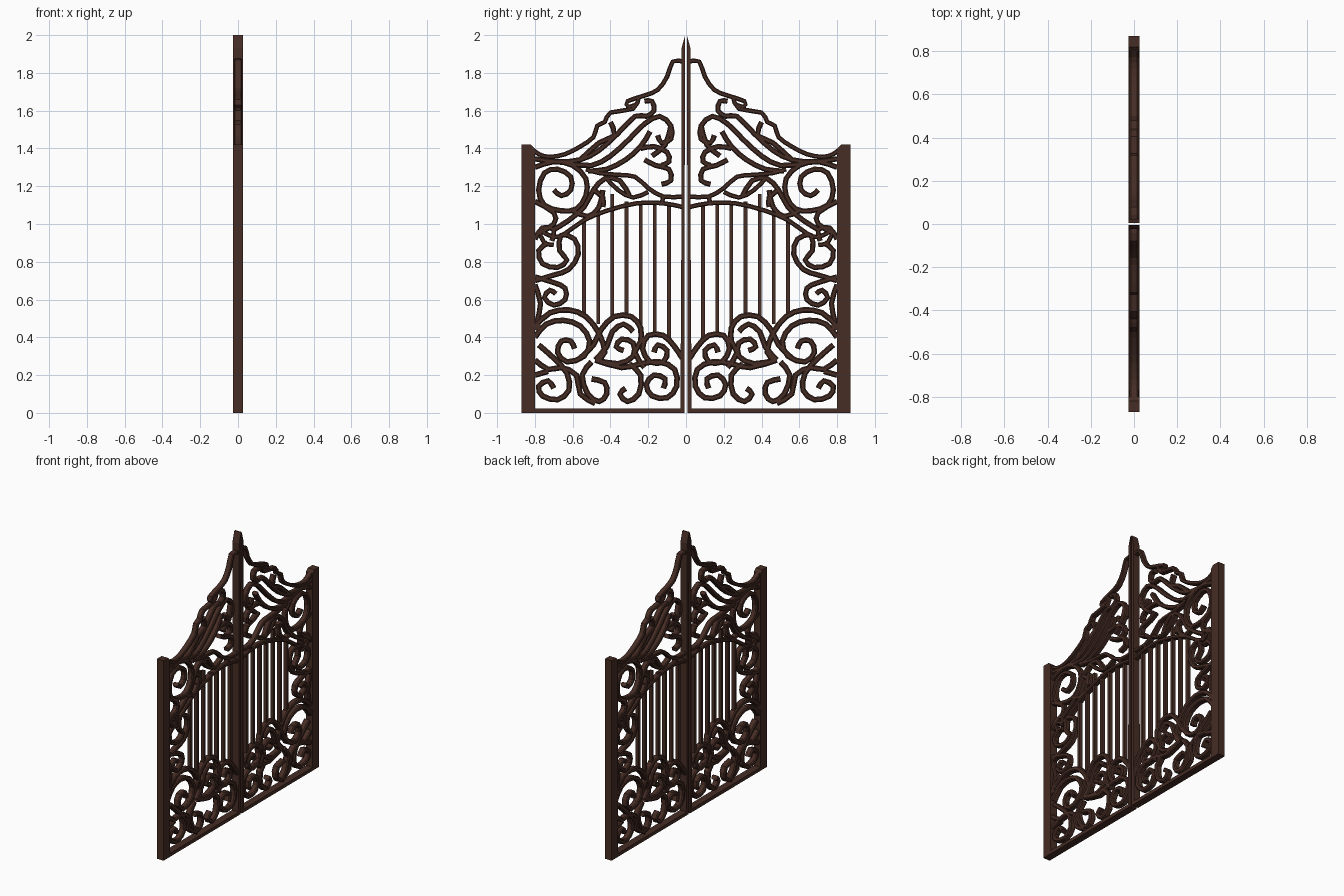
import bpy, bmesh, math

# single flat colour: dark brown iron
iron = bpy.data.materials.new("dark_brown_iron")
iron.diffuse_color = (0.062, 0.026, 0.018, 1)


def finish(name, bm):
    """Make an object from the +y leaf and mirror it to the -y leaf."""
    bmesh.ops.recalc_face_normals(bm, faces=bm.faces)
    me = bpy.data.meshes.new(name)
    bm.to_mesh(me)
    bm.free()
    me.materials.append(iron)
    ob = bpy.data.objects.new(name, me)
    bpy.context.collection.objects.link(ob)
    m = ob.modifiers.new("mirror", 'MIRROR')
    m.use_axis = (False, True, False)
    m.use_mirror_merge = False
    return ob


def plate(bm, pts, d):
    """Extrude a (y, z) outline to depth +-d in x."""
    a = [bm.verts.new((-d, y, z)) for y, z in pts]
    b = [bm.verts.new((d, y, z)) for y, z in pts]
    bm.faces.new(a)
    bm.faces.new(b[::-1])
    n = len(pts)
    for i in range(n):
        j = (i + 1) % n
        bm.faces.new((a[i], b[i], b[j], a[j]))


def smooth(p, k):
    """Catmull-Rom subdivision of a (y, z) path."""
    q = [p[0]] + list(p) + [p[-1]]
    out = []
    for i in range(1, len(q) - 2):
        a, b, c, d = q[i - 1:i + 3]
        for s in range(k):
            t = s / k
            out.append(tuple(0.5 * (2 * b[m] + (c[m] - a[m]) * t
                       + (2 * a[m] - 5 * b[m] + 4 * c[m] - d[m]) * t * t
                       + (3 * b[m] - a[m] - 3 * c[m] + d[m]) * t ** 3) for m in (0, 1)))
    return out + [tuple(p[-1])]


def stroke(bm, path, w, d, k=2):
    """Sweep a chamfered bar of width w and half depth d along a path."""
    p = smooth(path, k)
    h, c = w / 2, w * 0.22
    sec = [(-h, -d + c), (-h + c, -d), (h - c, -d), (h, -d + c),
           (h, d - c), (h - c, d), (-h + c, d), (-h, d - c)]
    rings = []
    for i, (y, z) in enumerate(p):
        y0, z0 = p[max(i - 1, 0)]
        y1, z1 = p[min(i + 1, len(p) - 1)]
        l = math.hypot(y1 - y0, z1 - z0) or 1
        ny, nz = -(z1 - z0) / l, (y1 - y0) / l
        rings.append([bm.verts.new((x, y + ny * o, z + nz * o)) for o, x in sec])
    for r, s in zip(rings, rings[1:]):
        for i in range(8):
            j = (i + 1) % 8
            bm.faces.new((r[i], r[j], s[j], s[i]))
    bm.faces.new(rings[0])
    bm.faces.new(rings[-1][::-1])


def group(name, paths, w, d, k=2):
    bm = bmesh.new()
    for p in paths:
        stroke(bm, p, w, d, k)
    return finish(name, bm)


# outer hinge posts, centre meeting posts with pointed tops, bottom rail
bm = bmesh.new()
plate(bm, [(0.80, 0), (0.872, 0), (0.872, 1.42), (0.82, 1.42), (0.80, 1.40)], 0.026)
finish("outer_post", bm)
bm = bmesh.new()
plate(bm, [(0.008, 0), (0.03, 0), (0.024, 1.0), (0.024, 1.93), (0.006, 1.995), (0.004, 2.0), (0.006, 1.9)], 0.026)
finish("centre_post", bm)
bm = bmesh.new()
plate(bm, [(0.03, 0), (0.80, 0), (0.80, 0.024), (0.03, 0.024)], 0.026)
plate(bm, [(0.77, 0.44), (0.81, 0.44), (0.81, 0.47), (0.77, 0.47)], 0.024)
finish("bottom_rail", bm)

# vertical bars: (y, bottom, top)
bm = bmesh.new()
for y, z0, z1 in [(0.09, 0.39, 1.10), (0.165, 0.42, 1.11), (0.24, 0.45, 1.10), (0.315, 0.50, 1.12),
                  (0.39, 0.49, 1.16), (0.465, 0.47, 1.10), (0.54, 0.52, 1.02)]:
    plate(bm, [(y - 0.01, z0), (y + 0.01, z0), (y + 0.01, z1), (y - 0.01, z1)], 0.012)
finish("vertical_bars", bm)

# arched rails over the bars
group("arch_rails", [
    [(0.02, 1.09), (0.12, 1.11), (0.26, 1.11), (0.42, 1.07), (0.54, 1.02), (0.64, 0.95), (0.70, 0.93),
     (0.77, 0.96), (0.75, 0.90), (0.70, 0.89)],
    [(0.02, 1.145), (0.12, 1.145), (0.20, 1.19), (0.27, 1.25), (0.36, 1.26), (0.46, 1.27), (0.53, 1.29)],
    [(0.12, 1.145), (0.13, 1.10)],
    [(0.20, 1.17), (0.28, 1.14), (0.36, 1.18), (0.42, 1.24)],
], 0.024, 0.02)

# stepped crest along the top
group("top_crest", [
    [(0.015, 1.86), (0.07, 1.86), (0.10, 1.78), (0.15, 1.71), (0.22, 1.68), (0.31, 1.65), (0.305, 1.62), (0.27, 1.63)],
    [(0.25, 1.67), (0.28, 1.61), (0.40, 1.59), (0.43, 1.54), (0.47, 1.52), (0.49, 1.46), (0.56, 1.41), (0.64, 1.37),
     (0.72, 1.355), (0.78, 1.37), (0.83, 1.41)],
], 0.024, 0.02)

# sweeping scrolls under the crest
group("upper_scrolls", [
    [(0.80, 1.345), (0.68, 1.33), (0.56, 1.34), (0.46, 1.39), (0.36, 1.48), (0.27, 1.57), (0.21, 1.57),
     (0.17, 1.60), (0.18, 1.65), (0.22, 1.65)],
    [(0.62, 1.32), (0.50, 1.31), (0.40, 1.36), (0.30, 1.45), (0.22, 1.53), (0.14, 1.57), (0.08, 1.52),
     (0.08, 1.45), (0.13, 1.43), (0.15, 1.47)],
    [(0.52, 1.28), (0.42, 1.29), (0.32, 1.34), (0.24, 1.41), (0.19, 1.49)],
    [(0.24, 1.40), (0.17, 1.41), (0.10, 1.38), (0.09, 1.33), (0.13, 1.31)],
    [(0.08, 1.52), (0.11, 1.42), (0.18, 1.36)],
    [(0.22, 1.34), (0.16, 1.31), (0.09, 1.29), (0.08, 1.23), (0.13, 1.21)],
    [(0.56, 1.34), (0.46, 1.43), (0.38, 1.47), (0.40, 1.54)],
], 0.028, 0.02)

# corner scrolls beside the arch
group("corner_scrolls", [
    [(0.80, 1.30), (0.70, 1.33), (0.60, 1.31), (0.53, 1.24), (0.53, 1.15), (0.58, 1.08), (0.66, 1.07), (0.75, 1.10),
     (0.78, 1.18), (0.75, 1.27), (0.68, 1.29), (0.61, 1.25), (0.61, 1.18), (0.66, 1.15), (0.70, 1.18)],
    [(0.70, 0.97), (0.62, 1.02), (0.54, 1.09), (0.49, 1.18), (0.43, 1.24), (0.35, 1.23), (0.30, 1.15)],
    [(0.49, 1.18), (0.44, 1.14), (0.44, 1.09)],
    [(0.60, 1.07), (0.52, 1.04), (0.46, 1.09), (0.44, 1.18)],
    [(0.80, 1.12), (0.70, 1.06), (0.70, 1.00), (0.78, 0.95)],
], 0.028, 0.02)

# scrolls standing against the outer post
group("side_scrolls", [
    [(0.80, 0.70), (0.70, 0.73), (0.62, 0.76), (0.57, 0.84), (0.59, 0.92), (0.66, 0.94), (0.67, 0.86),
     (0.63, 0.81), (0.68, 0.77), (0.76, 0.79), (0.78, 0.86), (0.73, 0.90)],
    [(0.80, 0.72), (0.70, 0.69), (0.64, 0.66), (0.64, 0.60), (0.70, 0.57), (0.75, 0.61), (0.72, 0.65), (0.69, 0.63)],
    [(0.80, 0.92), (0.76, 0.98), (0.70, 0.97), (0.71, 0.91)],
    [(0.80, 0.68), (0.77, 0.58), (0.79, 0.48)],
], 0.028, 0.02)

# large scrolls of the lower panel
group("lower_large_scrolls", [
    [(0.80, 0.46), (0.72, 0.53), (0.62, 0.545), (0.53, 0.51), (0.46, 0.42), (0.43, 0.32), (0.47, 0.28)],
    [(0.80, 0.40), (0.74, 0.47), (0.65, 0.49), (0.56, 0.46), (0.51, 0.38), (0.54, 0.30), (0.63, 0.27), (0.68, 0.32),
     (0.66, 0.38), (0.61, 0.38), (0.59, 0.34)],
    [(0.56, 0.29), (0.49, 0.36), (0.45, 0.44), (0.38, 0.51), (0.29, 0.51), (0.24, 0.45), (0.24, 0.38)],
    [(0.48, 0.28), (0.42, 0.35), (0.39, 0.43), (0.33, 0.47), (0.28, 0.43)],
    [(0.48, 0.28), (0.36, 0.26), (0.28, 0.30), (0.28, 0.37), (0.34, 0.39), (0.37, 0.35), (0.33, 0.33)],
    [(0.02, 0.29), (0.06, 0.35), (0.12, 0.41), (0.20, 0.41), (0.23, 0.34), (0.19, 0.27), (0.12, 0.27), (0.10, 0.33),
     (0.15, 0.36), (0.17, 0.32)],
], 0.03, 0.022)

# small curls at the foot of the lower panel
group("lower_small_scrolls", [
    [(0.48, 0.28), (0.34, 0.24), (0.24, 0.26), (0.14, 0.27), (0.06, 0.23), (0.05, 0.14), (0.10, 0.08), (0.18, 0.09),
     (0.21, 0.15), (0.17, 0.20), (0.11, 0.18), (0.12, 0.13)],
    [(0.30, 0.26), (0.24, 0.20), (0.25, 0.10), (0.31, 0.06), (0.35, 0.10), (0.32, 0.13)],
    [(0.50, 0.27), (0.55, 0.20), (0.52, 0.10), (0.46, 0.06), (0.42, 0.10), (0.43, 0.16), (0.50, 0.18)],
    [(0.78, 0.36), (0.70, 0.29), (0.63, 0.21), (0.62, 0.12), (0.68, 0.07), (0.76, 0.09), (0.78, 0.14), (0.73, 0.17), (0.70, 0.13)],
    [(0.80, 0.28), (0.73, 0.23), (0.66, 0.24), (0.58, 0.20), (0.56, 0.10), (0.48, 0.05)],
    [(0.80, 0.20), (0.73, 0.22)],
    [(0.22, 0.40), (0.27, 0.32), (0.22, 0.24)],
], 0.03, 0.022)
